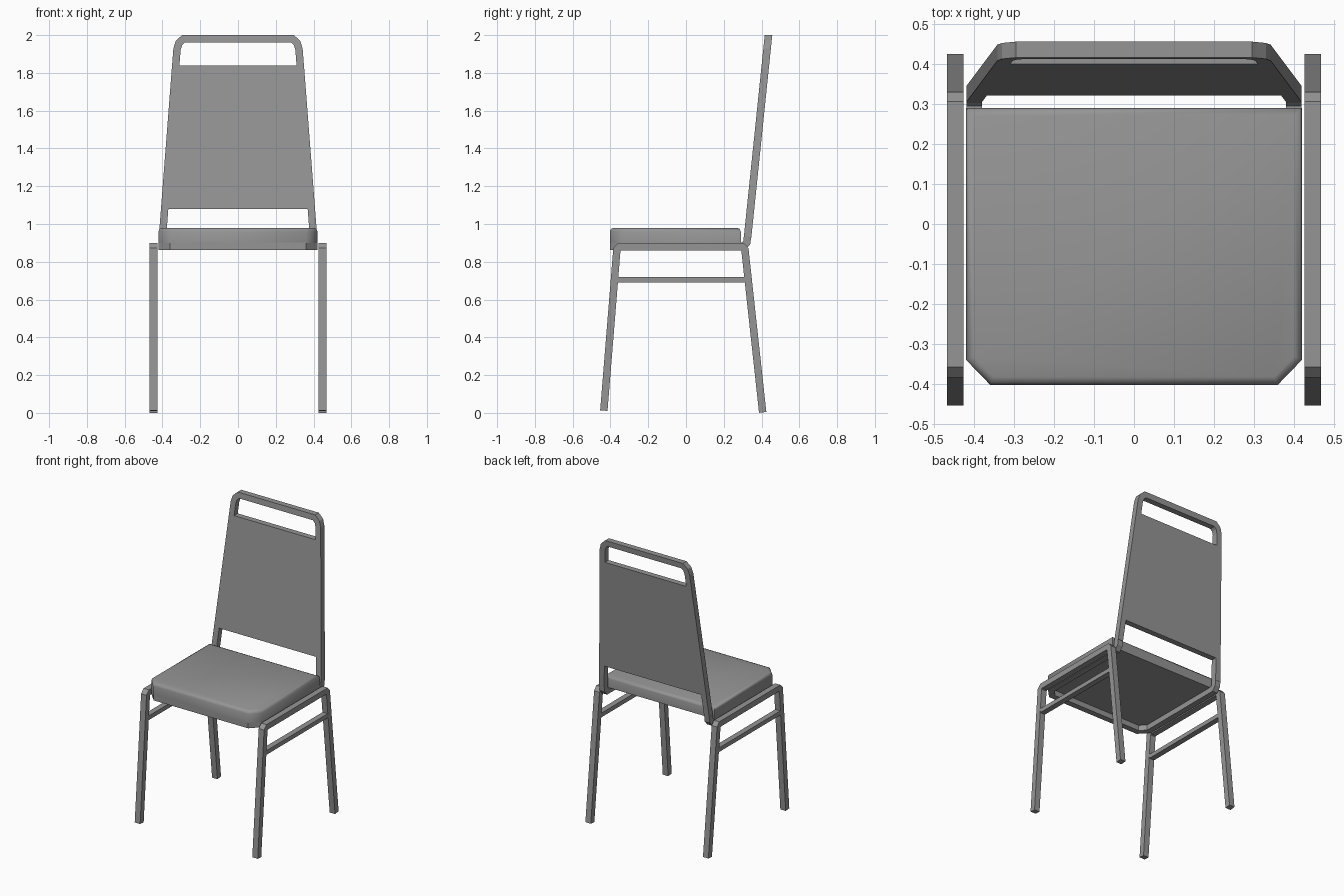
import bpy, bmesh, math
from mathutils import Vector

if "Cube" in bpy.data.objects:
    bpy.data.objects.remove(bpy.data.objects["Cube"], do_unlink=True)

grey = bpy.data.materials.new("mid_grey")
grey.use_nodes = True
COLOUR = (0.3, 0.3, 0.3, 1)
grey.diffuse_color = COLOUR
grey.node_tree.nodes["Principled BSDF"].inputs["Base Color"].default_value = COLOUR


def finish(name, bm):
    bmesh.ops.recalc_face_normals(bm, faces=bm.faces)
    mesh = bpy.data.meshes.new(name)
    bm.to_mesh(mesh)
    bm.free()
    mesh.materials.append(grey)
    obj = bpy.data.objects.new(name, mesh)
    bpy.context.collection.objects.link(obj)
    return obj


def prism(outline, place, depth):
    """Extrude a 2D outline by +-depth; place(u, v, d) gives the 3D point."""
    bm = bmesh.new()
    near, far = ([bm.verts.new(place(u, v, d)) for u, v in outline]
                 for d in (-depth, depth))
    bm.faces.new(near)
    bm.faces.new(far[::-1])
    n = len(outline)
    for i in range(n):
        j = (i + 1) % n
        bm.faces.new((near[i], far[i], far[j], near[j]))
    return bm


def ribbon(path, half):
    """Outline of a mitred strip of constant width along a 2D path."""
    pts = [Vector(p) for p in path]
    dirs = [(b - a).normalized() for a, b in zip(pts, pts[1:])]
    left, right = [], []
    for i, p in enumerate(pts):
        a, b = dirs[max(i - 1, 0)], dirs[min(i, len(dirs) - 1)]
        t = (a + b).normalized()
        n = Vector((-t.y, t.x)) * half / t.dot(a)
        left.append(p + n)
        right.append(p - n)
    return left + right[::-1]


def mirrored(half_path):
    return half_path + [(-u, v) for u, v in reversed(half_path)]


def side_plane(x):
    return lambda y, z, d: (x + d, y, z)


def flat_plane(height):
    return lambda x, y, d: (x, y, height + d)


def back_plane(x, z, d):
    return (x, 0.326 + (z - 0.93) * 0.1035 + d, z)


HALF = 0.0195

# Side frames: bent leg tube with a rung
leg_path = [(-0.435, 0.012), (-0.366, 0.864), (-0.35, 0.88),
            (0.298, 0.88), (0.312, 0.864), (0.406, 0.0025)]
rung_path = [(-0.368, 0.706), (0.32, 0.706)]
for side, sign in (("left", 1), ("right", -1)):
    place = side_plane(sign * 0.4475)
    finish("leg_frame_" + side, prism(ribbon(leg_path, HALF), place, 0.0205))
    finish("rung_" + side, prism(ribbon(rung_path, 0.0145), place, 0.0195))

# Back frame: leaning hoop
hoop = mirrored([(0.4, 0.93), (0.323, 1.925), (0.313, 1.958), (0.288, 1.981)])
finish("back_frame", prism(ribbon(hoop, HALF), back_plane, 0.02))

# Bent feet of the hoop joining the seat rail
foot_path = [(0.27, 0.882), (0.305, 0.882), (0.322, 0.902), (0.326, 0.935)]
for side, sign in (("left", 1), ("right", -1)):
    finish("back_bracket_" + side,
           prism(ribbon(foot_path, HALF), side_plane(sign * 0.4), HALF))

# Seat rail: tube under the sides and front of the cushion
rail = mirrored([(0.4, 0.28), (0.4, -0.332), (0.351, -0.383)])
finish("seat_rail", prism(ribbon(rail, 0.02), flat_plane(0.882), HALF))

# Back panel
panel = mirrored([(0.371, 1.08), (0.312, 1.84)])
finish("back_panel", prism(panel, back_plane, 0.02))

# Seat cushion: cut front corners and softened top edge
cushion = mirrored([(0.421, 0.29), (0.421, -0.34), (0.36, -0.403)])
bm = prism(cushion, flat_plane(0.94), 0.04)
top = [e for e in bm.edges if all(v.co.z > 0.97 for v in e.verts)]
bmesh.ops.bevel(bm, geom=top, offset=0.02, segments=2, profile=0.5,
                affect='EDGES')
seat = finish("seat", bm)
seat.data.shade_smooth()
seat.data.set_sharp_from_angle(angle=math.radians(60))
